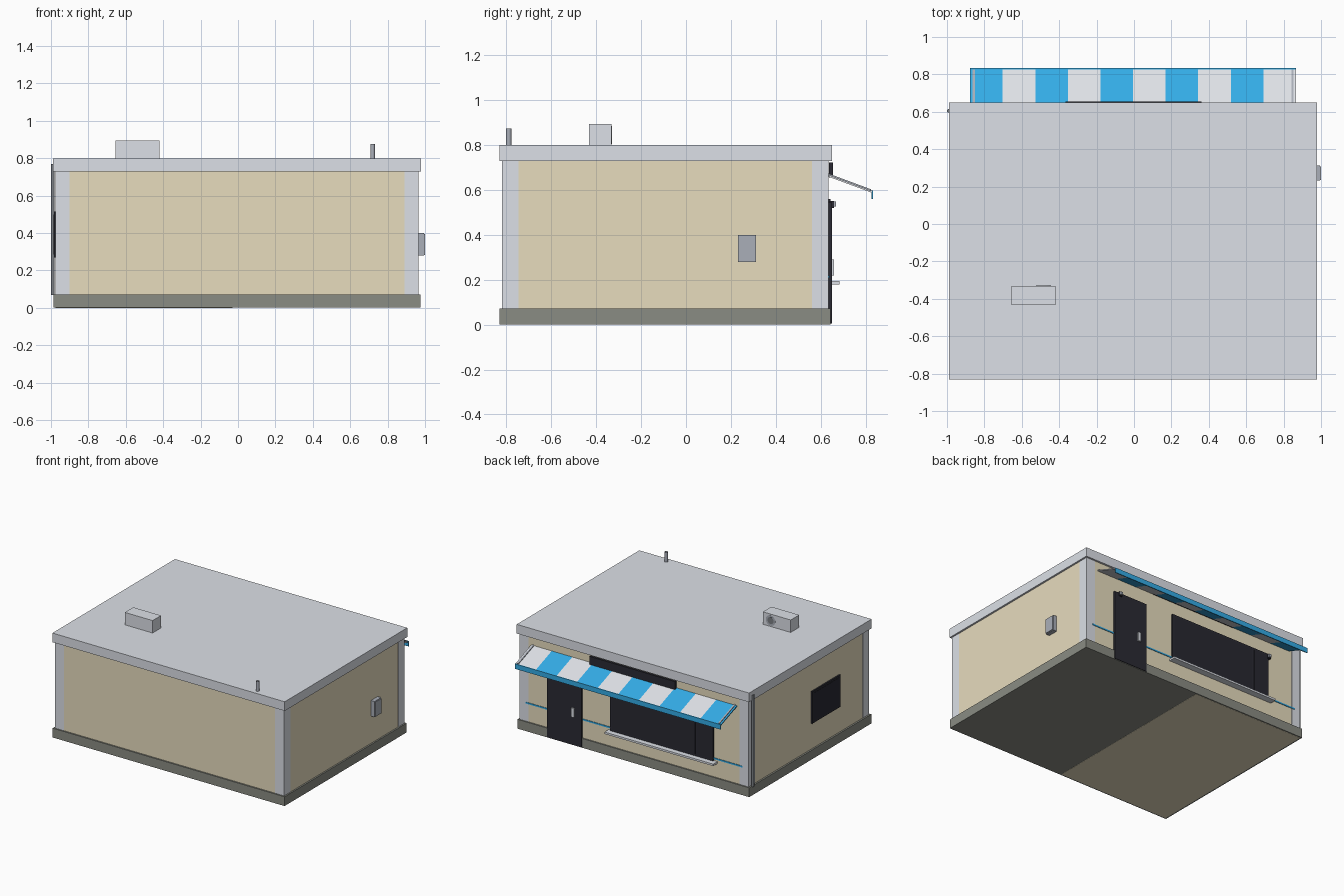
import bpy, bmesh, math
from mathutils import Vector

cube = bpy.data.objects.get("Cube")
if cube:
    bpy.data.objects.remove(cube, do_unlink=True)


def material(name, r, g, b):
    lin = [((c / 255 + 0.055) / 1.055) ** 2.4 for c in (r, g, b)]
    m = bpy.data.materials.new(name)
    m.use_nodes = True
    m.diffuse_color = (*lin, 1)
    m.node_tree.nodes["Principled BSDF"].inputs["Base Color"].default_value = (*lin, 1)
    return m


BEIGE = material("beige render", 231, 220, 190)
PALE = material("pale grey", 222, 226, 233)
PLINTH = material("plinth grey", 138, 140, 131)
BLUE = material("awning blue", 54, 178, 238)
WHITE = material("awning white", 224, 227, 232)
DARK = material("dark frame", 42, 42, 51)
GLASS = material("dark glass", 40, 40, 49)
METAL = material("mid grey metal", 170, 175, 185)
PIPE = material("pipe grey", 122, 126, 131)


def finish(bm, name, mat):
    bmesh.ops.recalc_face_normals(bm, faces=bm.faces)
    me = bpy.data.meshes.new(name)
    bm.to_mesh(me)
    bm.free()
    me.materials.append(mat)
    ob = bpy.data.objects.new(name, me)
    bpy.context.collection.objects.link(ob)
    return ob


def box(name, mat, x, y, z):
    """Box from (min, max) pairs on each axis."""
    bm = bmesh.new()
    bmesh.ops.create_cube(bm, size=1)
    for v in bm.verts:
        v.co = Vector([(a + b) / 2 + c * (b - a) for (a, b), c in zip((x, y, z), v.co)])
    return finish(bm, name, mat)


def prism(name, mat, profile, x0, x1):
    """Extrude a (y, z) profile along x."""
    bm = bmesh.new()
    face = bm.faces.new([bm.verts.new((x0, y, z)) for y, z in profile])
    ext = bmesh.ops.extrude_face_region(bm, geom=[face])
    verts = [g for g in ext["geom"] if isinstance(g, bmesh.types.BMVert)]
    bmesh.ops.translate(bm, verts=verts, vec=(x1 - x0, 0, 0))
    return finish(bm, name, mat)


def rod(name, mat, centre, radius, length, along_y=False, caps=True):
    bm = bmesh.new()
    bmesh.ops.create_cone(bm, cap_ends=caps, segments=16, radius1=radius,
                          radius2=radius, depth=length)
    for f in bm.faces:
        f.smooth = len(f.verts) == 4
    for e in bm.edges:
        e.smooth = all(len(f.verts) == 4 for f in e.link_faces)
    ob = finish(bm, name, mat)
    ob.location = centre
    if along_y:
        ob.rotation_euler.x = math.pi / 2
    return ob


# Building shell
X0, X1, Y0, Y1 = -0.975, 0.965, -0.821, 0.636
box("walls", BEIGE, (X0 + .001, X1 - .001), (Y0 + .001, Y1 - .001), (0.01, 0.74))
box("plinth", PLINTH, (-0.987, 0.976), (-0.831, 0.645), (0.001, 0.072))
box("base_underside", BEIGE, (X0, -0.03), (Y0, Y1), (0, 0.01))
box("roof_slab", PALE, (-0.989, 0.978), (-0.832, 0.65), (0.73, 0.80))
for side, xr in (("right", (X0, X0 + .075)), ("left", (X1 - .075, X1))):
    for end, yr in (("front", (Y0, Y0 + .075)), ("back", (Y1 - .075, Y1))):
        box(f"{end}_{side}_corner_post", PALE, xr, yr, (0.06, 0.735))

# Thin painted band on the shop side
box("blue_band", BLUE, (-0.925, 0.91), (0.625, 0.639), (0.208, 0.219))

# Door with handle
box("door", DARK, (0.43, 0.72), (0.62, 0.65), (0.005, 0.545))
box("door_handle", PALE, (0.488, 0.512), (0.648, 0.66), (0.22, 0.29))

# Serving window with a narrow side pane, and sill
box("shop_window_frame", DARK, (-0.68, 0.19), (0.62, 0.645), (0.195, 0.56))
for name, xr in (("wide_pane", (-0.53, 0.175)), ("narrow_pane", (-0.668, -0.55))):
    box(name, GLASS, xr, (0.64, 0.647), (0.21, 0.545))
box("window_sill", PALE, (-0.71, 0.21), (0.63, 0.685), (0.18, 0.195))

# Small wall lamps with pale lenses
for i, x in enumerate((0.67, -0.68)):
    box(f"wall_lamp_{i}", DARK, (x - .012, x + .012), (0.63, 0.66), (0.52, 0.552))
    box(f"wall_lamp_lens_{i}", METAL, (x - .01, x + .01), (0.658, 0.669), (0.527, 0.549))

# Sign board above the awning
box("sign_board", DARK, (-0.365, 0.36), (0.638, 0.654), (0.655, 0.722))

# Striped awning
AX0, AX1, COUNT = -0.876, 0.866, 10
step = (AX1 - AX0) / COUNT
slope = [(0.633, 0.668), (0.828, 0.596), (0.828, 0.588), (0.633, 0.660)]
for i in range(COUNT):
    prism(f"awning_stripe_{i}", WHITE if i % 2 else BLUE, slope,
          AX0 + i * step, AX0 + (i + 1) * step)
box("awning_valance", BLUE, (AX0, AX1), (0.826, 0.833), (0.56, 0.598))
arm = [(0.633, 0.674), (0.825, 0.603), (0.825, 0.590), (0.633, 0.662)]
for side, x in (("right", -0.857), ("left", 0.847)):
    prism(f"{side}_awning_arm", METAL, arm, x - 0.006, x + 0.006)

# Side window
box("side_window_frame", DARK, (-0.985, -0.96), (-0.46, -0.12), (0.27, 0.515))
box("side_window_pane", GLASS, (-0.987, -0.98), (-0.445, -0.135), (0.285, 0.50))

# Drain pipe
rod("drain_pipe", PIPE, (-0.99, 0.605, 0.42), 0.01, 0.70)

# Meter box on the opposite wall
box("meter_box", METAL, (0.95, 0.994), (0.232, 0.312), (0.28, 0.40))
box("meter_box_lid", METAL, (0.99, 1.0), (0.236, 0.308), (0.284, 0.396))

# Rooftop unit with fan, and open vent pipe
box("roof_unit", PALE, (-0.655, -0.42), (-0.433, -0.331), (0.79, 0.895))
rod("roof_unit_fan_ring", METAL, (-0.485, -0.332, 0.846), 0.04, 0.004, True)
rod("roof_unit_fan_hub", PIPE, (-0.485, -0.332, 0.846), 0.026, 0.006, True)
rod("roof_vent", METAL, (0.72, -0.79, 0.835), 0.012, 0.08, caps=False)
